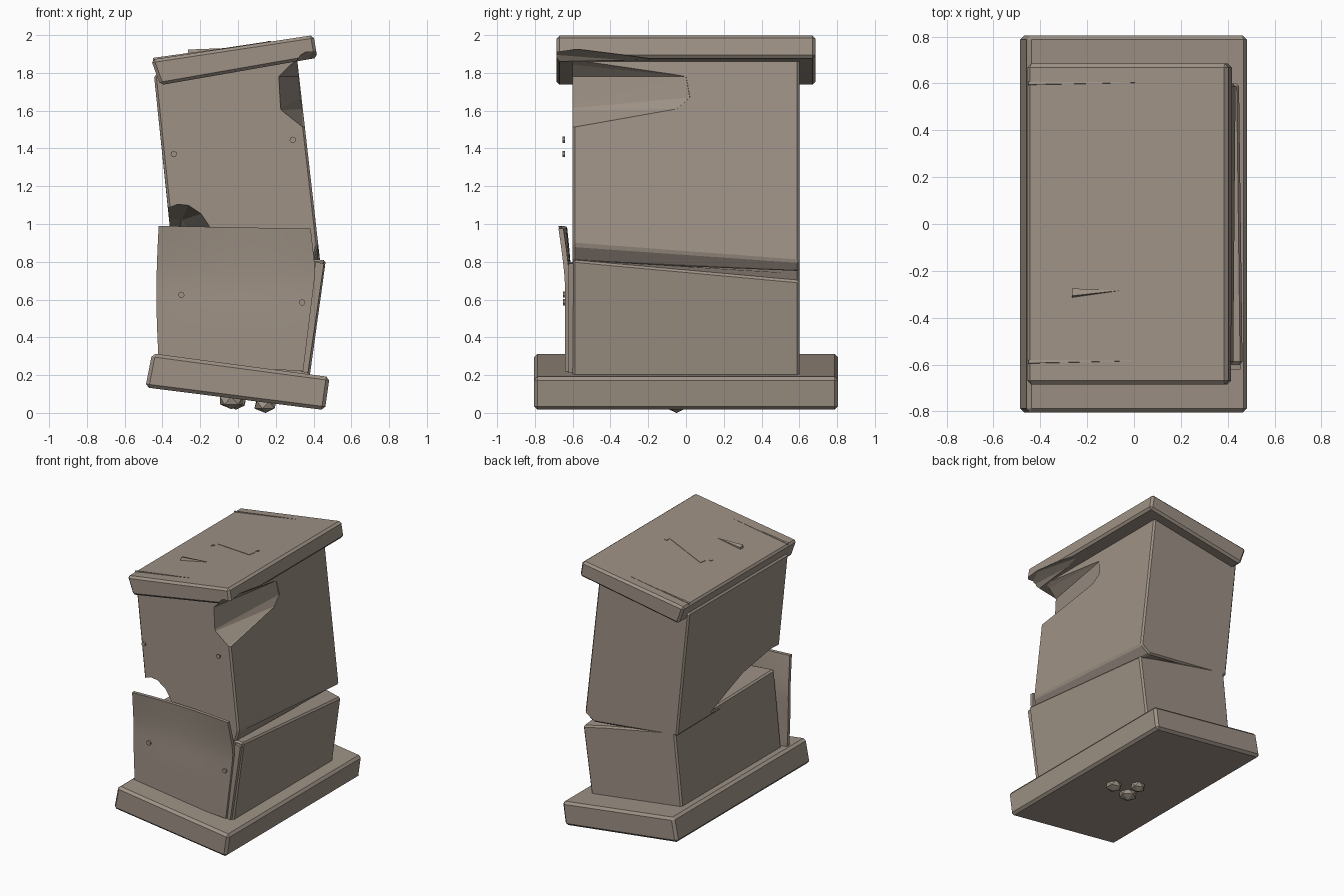
import bpy, bmesh, math
from mathutils import Vector, Matrix

if "Cube" in bpy.data.objects:
    bpy.data.objects.remove(bpy.data.objects["Cube"])

stone = bpy.data.materials.new("weathered_stone")
stone.diffuse_color = (0.34, 0.285, 0.235, 1)
stone.use_nodes = True
stone.node_tree.nodes["Principled BSDF"].inputs["Base Color"].default_value = stone.diffuse_color


def finish(name, bm):
    bmesh.ops.recalc_face_normals(bm, faces=bm.faces)
    me = bpy.data.meshes.new(name)
    bm.to_mesh(me)
    bm.free()
    ob = bpy.data.objects.new(name, me)
    bpy.context.collection.objects.link(ob)
    me.materials.append(stone)
    return ob


def loft(name, front, back, y0, y1, bevel=0.0):
    """Solid between a front (x, z) outline and a back outline."""
    bm = bmesh.new()
    a = [bm.verts.new((x, y0, z)) for x, z in front]
    b = [bm.verts.new((x, y1, z)) for x, z in back]
    n = len(a)
    bm.faces.new(a)
    bm.faces.new(b[::-1])
    for i in range(n):
        j = (i + 1) % n
        bm.faces.new((a[i], b[i], b[j], a[j]))
    if bevel:
        bmesh.ops.recalc_face_normals(bm, faces=bm.faces)
        bmesh.ops.bevel(bm, geom=list(bm.edges), offset=bevel, segments=1,
                        affect='EDGES', clamp_overlap=True)
    return finish(name, bm)


def hull(name, pts):
    bm = bmesh.new()
    for p in pts:
        bm.verts.new(p)
    r = bmesh.ops.convex_hull(bm, input=list(bm.verts))
    junk = {g for g in r["geom_interior"] if isinstance(g, bmesh.types.BMVert)}
    bmesh.ops.delete(bm, geom=list(junk), context='VERTS')
    return finish(name, bm)


def cut(ob, cutter):
    m = ob.modifiers.new("break", 'BOOLEAN')
    m.operation = 'DIFFERENCE'
    m.solver = 'EXACT'
    m.object = cutter
    bpy.context.view_layer.objects.active = ob
    bpy.ops.object.modifier_apply(modifier=m.name)


# tilted base slab
base = [(-0.49, 0.135), (0.46, 0.015), (0.485, 0.19), (-0.455, 0.315)]
loft("base_slab", base, base, -0.805, 0.805, 0.018)

# lower body, leaning right, with sloping fracture on top
loft("lower_body",
     [(-0.39, 0.25), (0.375, 0.16), (0.465, 0.81), (0.30, 0.82), (-0.325, 0.88)],
     [(-0.39, 0.25), (0.375, 0.16), (0.45, 0.70), (0.28, 0.74), (-0.325, 0.86)],
     -0.6, 0.6, 0.012)

# upper body, leaning left
upper = loft("upper_body",
             [(-0.445, 1.79), (0.31, 1.90), (0.425, 0.89), (0.40, 0.80), (-0.345, 0.84)],
             [(-0.445, 1.79), (0.31, 1.90), (0.435, 0.80), (0.36, 0.75), (-0.345, 0.83)],
             -0.6, 0.6, 0.012)

# cap slab
top = [(-0.412, 1.735), (0.42, 1.88), (0.40, 2.0), (-0.46, 1.87)]
cap = loft("cap_slab", top, top, -0.685, 0.685, 0.016)

# broken upper right corner, running into the cap underside
corner = hull("corner_cutter", [
    (0.19, -0.75, 1.78), (0.20, -0.75, 1.60), (0.34, -0.75, 1.49), (0.50, -0.75, 1.44),
    (0.27, -0.75, 1.86), (0.34, -0.75, 1.915), (0.50, -0.75, 1.915),
    (0.32, 0.00, 1.78), (0.33, 0.02, 1.67), (0.34, -0.05, 1.61), (0.55, 0.0, 1.62),
    (0.55, 0.05, 1.80)])
cut(upper, corner)
cap_cut = hull("cap_cutter", [
    (0.26, -0.75, 1.80), (0.33, -0.75, 1.90), (0.40, -0.58, 1.925), (0.6, -0.58, 1.925),
    (0.6, -0.75, 1.90), (0.6, -0.75, 1.80), (0.36, 0.05, 1.84), (0.6, 0.05, 1.87)])
cut(cap, cap_cut)

# broken lower left corner
hole = hull("hole_cutter", [
    (-0.5, -0.75, 1.03), (-0.36, -0.75, 1.06), (-0.25, -0.75, 1.125), (-0.16, -0.75, 1.065),
    (-0.10, -0.75, 0.95), (-0.12, -0.75, 0.80), (-0.5, -0.75, 0.80),
    (-0.5, -0.2, 1.05), (-0.30, -0.15, 1.02), (-0.5, 0.22, 0.87), (-0.33, 0.2, 0.86),
    (-0.15, -0.3, 0.86), (-0.3, -0.1, 0.80)])
cut(upper, hole)
for c in (corner, cap_cut, hole):
    bpy.data.objects.remove(c)

# bent front plate
bm = bmesh.new()
NX, NZ = 14, 12
sheets = []
for thick in (0, 0.026):
    rows = []
    for j in range(NZ + 1):
        v = j / NZ
        row = []
        for i in range(NX + 1):
            u = i / NX
            left = -0.42 - 0.012 * math.sin(math.pi * v)
            right = 0.345 + 0.065 * min(1, v / 0.7) - 0.025 * max(0, (v - 0.7) / 0.3)
            x = left + (right - left) * u
            z0 = 0.27 - 0.05 * u
            z1 = 0.99 - 0.015 * u
            y = -0.640 - 0.035 * max(0, (v - 0.6) / 0.4) ** 1.3
            y += 0.03 * math.sin(math.pi * u) * max(0, v - 0.35)
            row.append(bm.verts.new((x, y + thick, z0 + (z1 - z0) * v)))
        rows.append(row)
    sheets.append(rows)
for s in sheets:
    for j in range(NZ):
        for i in range(NX):
            bm.faces.new((s[j][i], s[j][i + 1], s[j + 1][i + 1], s[j + 1][i]))


def rim(s):
    return (s[0] + [r[-1] for r in s[1:]] + s[-1][-2::-1]
            + [r[0] for r in s[-2:0:-1]])


ra, rb = rim(sheets[0]), rim(sheets[1])
for i in range(len(ra)):
    j = (i + 1) % len(ra)
    bm.faces.new((ra[i], ra[j], rb[j], rb[i]))
plate = finish("front_plate", bm)
bpy.ops.object.select_all(action='DESELECT')
plate.select_set(True)
bpy.context.view_layer.objects.active = plate
bpy.ops.object.shade_smooth_by_angle(angle=math.radians(30))

# thin splinters beside the plate
for k in range(2):
    s = [(0.33 + 0.02 * k, 0.22), (0.37, 0.21), (0.455 - 0.02 * k, 0.79), (0.41, 0.80)]
    loft("edge_splinter", s, s, -0.622 + 0.012 * k, -0.59, 0)

# pins: two on the bare face, two on the plate
for x, z, y in ((-0.34, 1.37, -0.648), (0.29, 1.445, -0.648),
                (-0.30, 0.625, -0.644), (0.34, 0.585, -0.644)):
    bm = bmesh.new()
    bmesh.ops.create_cone(bm, cap_ends=True, segments=7, radius1=0.017, radius2=0.017,
                          depth=0.014, matrix=Matrix.Translation((x, y, z))
                          @ Matrix.Rotation(math.pi / 2, 4, 'X'))
    finish("face_pin", bm)


def top_z(x):
    return 1.87 + (x + 0.46) * 0.151


# strip, pins and split shards on the cap
def slab_on_top(name, xy, lift):
    hull(name, [(x, y, top_z(x) + d) for x, y in xy for d in (-0.01, lift)])


slab_on_top("cap_strip", [(-0.18, 0.085), (0.165, -0.03), (0.15, -0.08), (-0.19, 0.03)], 0.003)
for x in (-0.21, 0.165):
    slab_on_top("cap_pin", [(x + dx, dy) for dx in (-.01, .01) for dy in (-.01, .01)], 0.004)
for name, x0, x1, y, w, h in (("cap_split_back", -0.45, 0.06, 0.59, 0.018, 0.008),
                              ("cap_split_front", -0.45, 0.01, -0.60, 0.02, 0.008),
                              ("cap_shard", -0.265, -0.06, -0.32, 0.045, 0.024)):
    hull(name, [(x0, y, top_z(x0) - 0.02), (x0, y + w, top_z(x0) - 0.02),
                (x0, y + w * 0.3, top_z(x0) + h), (x0, y + w, top_z(x0) + h * 0.6),
                (x1, y + w * 0.8, top_z(x1) + 0.001), (x1, y + w * 0.8, top_z(x1) - 0.02)])

# pebbles under the base
for x, y, z, r in ((0.145, -0.05, 0.042, 0.065), (-0.01, 0.03, 0.055, 0.058),
                   (-0.035, -0.11, 0.065, 0.07)):
    bm = bmesh.new()
    bmesh.ops.create_icosphere(bm, subdivisions=1, radius=r)
    bmesh.ops.transform(bm, verts=bm.verts, matrix=Matrix.Translation((x, y, z))
                        @ Matrix.Diagonal((1.0, 0.9, 0.65, 1.0)) @ Matrix.Rotation(x * 9, 4, 'Z'))
    finish("pebble", bm)
